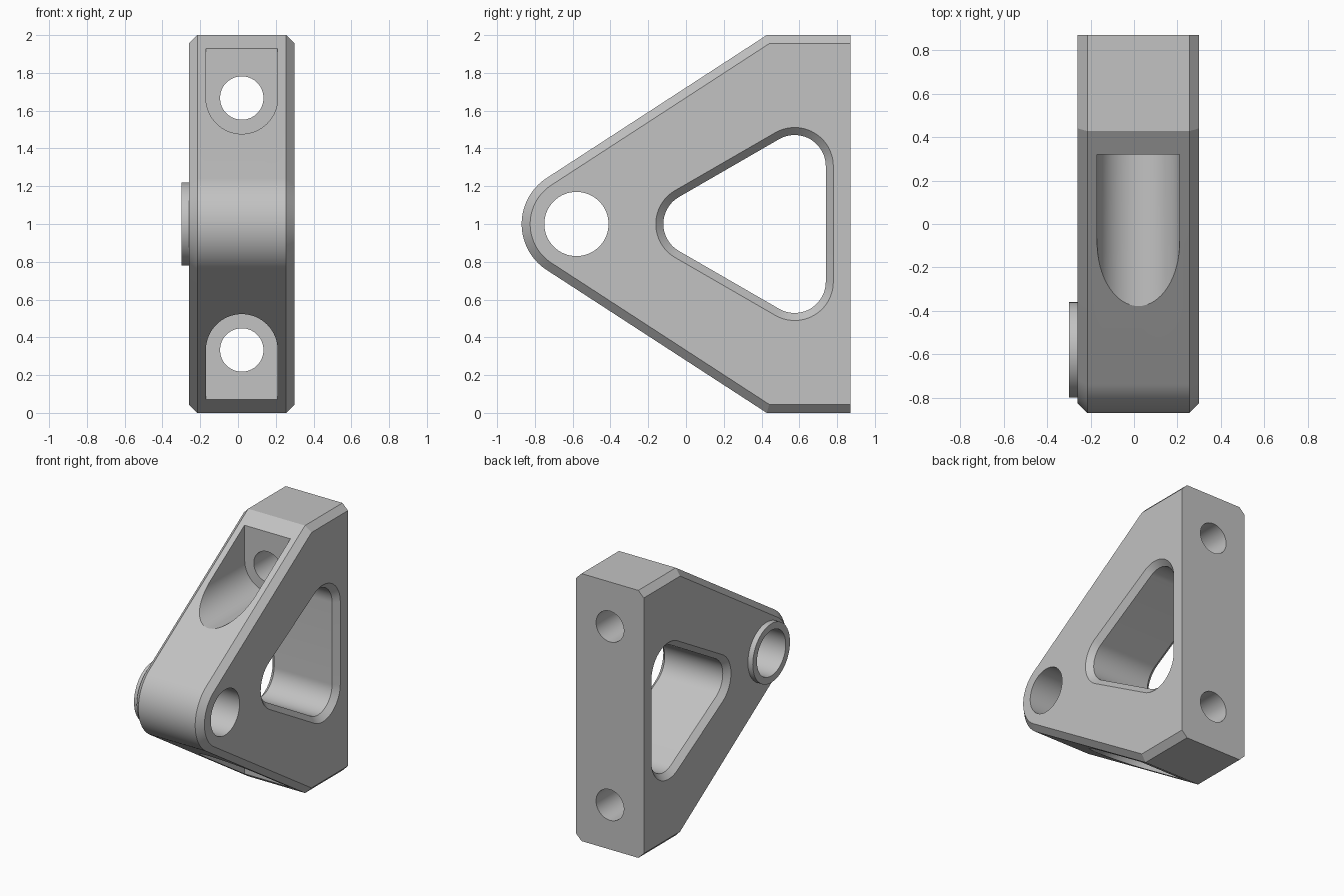
import bpy
import bmesh
from math import sin, cos, tan, pi, radians

if "Cube" in bpy.data.objects:
    bpy.data.objects.remove(bpy.data.objects["Cube"], do_unlink=True)

grey = bpy.data.materials.new("plain_grey")
grey.use_nodes = True
colour = (0.54, 0.54, 0.54, 1)
grey.diffuse_color = colour
grey.node_tree.nodes["Principled BSDF"].inputs["Base Color"].default_value = colour

# Main dimensions
RIGHT, LEFT, MID = -0.26, 0.30, 0.02
BACK, TOP = 0.87, 2.0
CHAMFER = 0.045
PIVOT = (-0.58, 1.0)
SLOPE = radians(33)


def arc(cy, cz, r, start, end, steps=24):
    """Points on an arc, angles in radians."""
    return [(cy + r * cos(start + (end - start) * i / steps),
             cz + r * sin(start + (end - start) * i / steps)) for i in range(steps + 1)]


def loft(name, layers, place):
    """Solid skinned through matching loops; place maps (u, v, w) to a point."""
    bm = bmesh.new()
    loops = [[bm.verts.new(place(u, v, w)) for u, v in pts] for w, pts in layers]
    n = len(loops[0])
    for a, b in zip(loops, loops[1:]):
        for i in range(n):
            j = (i + 1) % n
            bm.faces.new((a[i], a[j], b[j], b[i]))
    bm.faces.new(loops[0])
    bm.faces.new(loops[-1])
    bmesh.ops.recalc_face_normals(bm, faces=bm.faces)
    mesh = bpy.data.meshes.new(name)
    bm.to_mesh(mesh)
    bm.free()
    mesh.materials.append(grey)
    obj = bpy.data.objects.new(name, mesh)
    bpy.context.collection.objects.link(obj)
    return obj


def across(u, v, w):
    return (w, u, v)


def lengthwise(u, v, w):
    return (u, w, v)


def combine(target, tool, operation):
    """Boolean the tool into the target and discard the tool."""
    mod = target.modifiers.new(tool.name, 'BOOLEAN')
    mod.operation, mod.solver, mod.object = operation, 'EXACT', tool
    bpy.context.view_layer.objects.active = target
    bpy.ops.object.modifier_apply(modifier=mod.name)
    bpy.data.objects.remove(tool, do_unlink=True)


def body_outline(inset):
    """Round nose, two sloped edges, flat ends and a flat back."""
    r = 0.29 - inset
    nose = arc(*PIVOT, r, pi / 2 + SLOPE, 3 * pi / 2 - SLOPE, 40)
    y, z = nose[0]
    top = TOP - inset
    corner = y + (top - z) / tan(SLOPE)
    return [(BACK, top), (corner, top)] + nose + [(corner, inset), (BACK, inset)]


def window_outline(r):
    """Equilateral triangle with rounded corners."""
    y, half = 0.575, 0.53 * tan(pi / 6)
    return (arc(y, 1 + half, r, 0, 2 * pi / 3)
            + arc(0.045, 1, r, 2 * pi / 3, 4 * pi / 3)
            + arc(y, 1 - half, r, 4 * pi / 3, 2 * pi))


def circle(u, v, r):
    return arc(u, v, r, 0, 2 * pi, 64)[:-1]


# Chamfered plate
full, small = body_outline(0), body_outline(CHAMFER)
bracket = loft("bracket_body", [(RIGHT, small), (RIGHT + CHAMFER, full),
                                (LEFT - CHAMFER, full), (LEFT, small)], across)

# Raised ring around the pivot, then the pivot bore
boss = circle(*PIVOT, 0.22)
combine(bracket, loft("pivot_boss", [(-0.30, boss), (-0.1, boss)], across), 'UNION')
bore = circle(*PIVOT, 0.17)
combine(bracket, loft("pivot_bore", [(-0.5, bore), (0.5, bore)], across), 'DIFFERENCE')

# Triangular window, chamfered on both faces
wide, narrow = window_outline(0.225), window_outline(0.165)
combine(bracket, loft("window", [(RIGHT - 0.02, wide), (RIGHT + 0.04, narrow),
                                 (LEFT - 0.04, narrow), (LEFT + 0.02, wide)], across),
        'DIFFERENCE')

# Bolt pockets in the sloped edges and bolt holes through the back
for side in (1, -1):
    z = 1 + side * 0.667
    edge = 1 + side * 0.93
    r = 0.19
    pocket = arc(MID, z, r, 0, -side * pi, 32) + [(MID - r, edge), (MID + r, edge)]
    combine(bracket, loft("bolt_pocket", [(-1, pocket), (0.322, pocket)], lengthwise), 'DIFFERENCE')
    hole = circle(MID, z, 0.115)
    combine(bracket, loft("bolt_hole", [(0, hole), (1, hole)], lengthwise), 'DIFFERENCE')

# Smooth curves with crisp edges
bpy.ops.object.select_all(action='DESELECT')
bracket.select_set(True)
bpy.context.view_layer.objects.active = bracket
bpy.ops.object.shade_smooth_by_angle(angle=radians(20))
